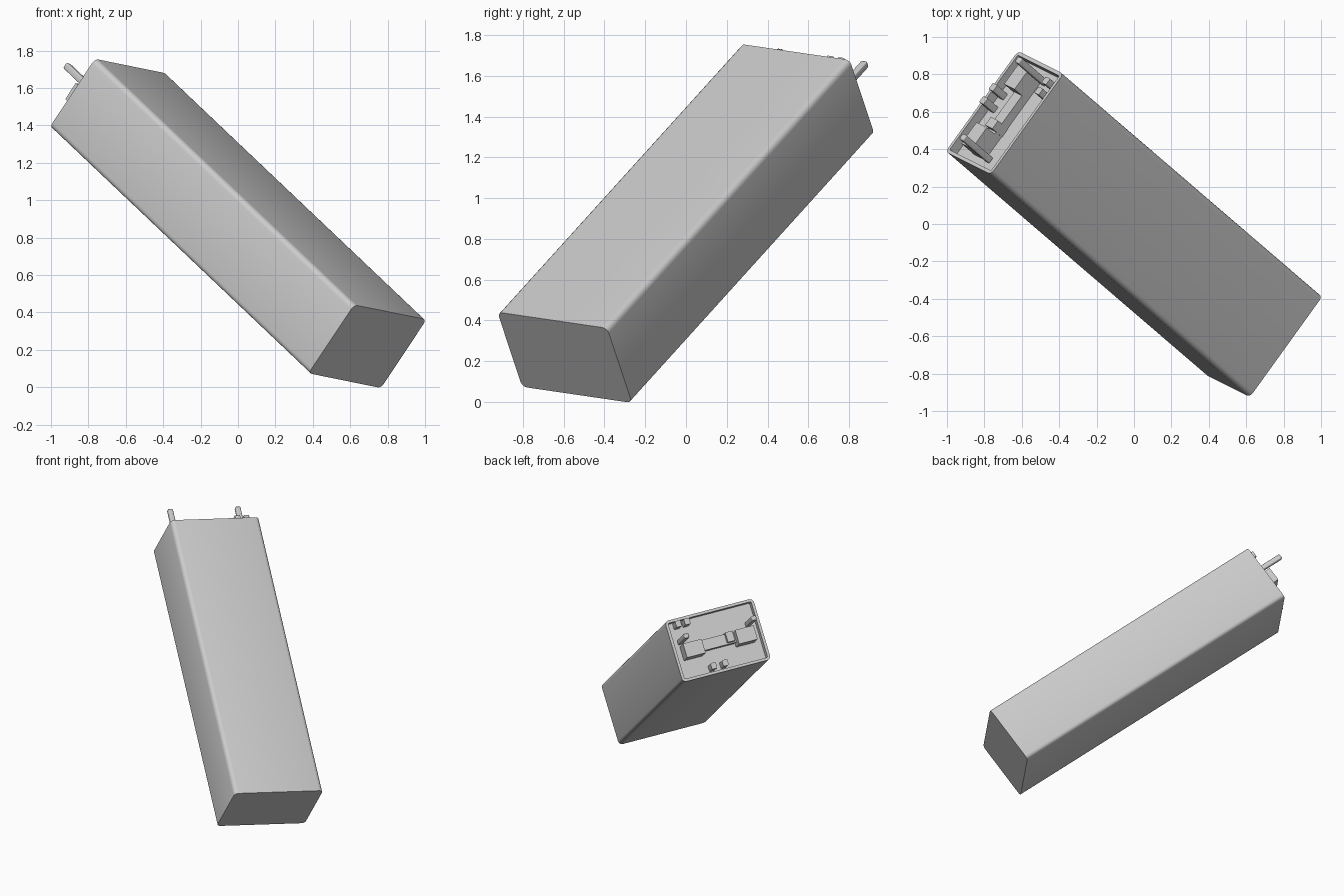
import bpy, bmesh, math
from mathutils import Vector, Matrix

if "Cube" in bpy.data.objects:
    bpy.data.objects.remove(bpy.data.objects["Cube"])

W, H, L = 0.668, 0.456, 2.25      # width, thickness, length of the case
DEPTH = 0.055                     # recess below the rim

# tilted frame shared by all parts; origin at the centre of the case
zc = Vector((-1.38, 1.185, 1.31)).normalized()
xc = Vector((0.38, 0.535, -0.075))
xc = (xc - zc * xc.dot(zc)).normalized()
yc = zc.cross(xc)
FRAME = Matrix((xc, yc, zc)).transposed().to_4x4()
FRAME.translation = (0, 0, 0.876)


def finish(bm, name):
    mesh = bpy.data.meshes.new(name)
    bmesh.ops.recalc_face_normals(bm, faces=bm.faces)
    bm.to_mesh(mesh)
    bm.free()
    ob = bpy.data.objects.new(name, mesh)
    bpy.context.collection.objects.link(ob)
    ob.matrix_world = FRAME
    bpy.ops.object.select_all(action='DESELECT')
    ob.select_set(True)
    bpy.context.view_layer.objects.active = ob
    bpy.ops.object.shade_smooth_by_angle(angle=math.radians(30))
    return ob


def box_mesh(size, centre, radius=0.0, segments=4):
    """Box whose edges along local z are rounded."""
    bm = bmesh.new()
    bmesh.ops.create_cube(bm, size=1)
    bmesh.ops.scale(bm, vec=size, verts=bm.verts)
    if radius:
        edges = [e for e in bm.edges
                 if abs(e.verts[0].co.z - e.verts[1].co.z) > size[2] * 0.5]
        bmesh.ops.bevel(bm, geom=edges, offset=radius, segments=segments,
                        profile=0.5, affect='EDGES')
    bmesh.ops.translate(bm, vec=centre, verts=bm.verts)
    return bm


def end_box(name, s, t, top, radius=0.0):
    """Box on the recessed end; s and t are fractions across the end face."""
    low, high = L / 2 - DEPTH - 0.004, L / 2 + top
    size = ((s[1] - s[0]) * W, (t[1] - t[0]) * H, high - low)
    centre = ((0.5 - sum(s) / 2) * W, (sum(t) / 2 - 0.5) * H, (low + high) / 2)
    return finish(box_mesh(size, centre, radius), name)


# case with a rim around a recessed end
bm = box_mesh((W, H, L), (0, 0, 0), 0.03)
bm.normal_update()
end = max(bm.faces, key=lambda f: f.calc_center_median().z)
bmesh.ops.inset_region(bm, faces=[end], thickness=0.02)
hole = bmesh.ops.extrude_face_region(bm, geom=[end])
bmesh.ops.translate(bm, vec=(0, 0, -DEPTH),
                    verts=[g for g in hole['geom'] if isinstance(g, bmesh.types.BMVert)])
if end.is_valid:
    bmesh.ops.delete(bm, geom=[end], context='FACES_ONLY')
finish(bm, "case")

# terminal blocks with upright rounded prongs, one at each side
for side, flip in (("left", False), ("right", True)):
    def span(a, b):
        return (1 - b, 1 - a) if flip else (a, b)
    end_box(side + "_terminal_block", span(0.10, 0.31), (0.43, 0.66), 0.06)
    prong = end_box(side + "_prong", span(0.09, 0.145), (0.32, 0.40), 0.18, 0.008)
    bev = prong.modifiers.new("rounded_tip", 'BEVEL')
    bev.width, bev.segments, bev.limit_method = 0.008, 2, 'ANGLE'

# bridge between the blocks, with a small raised box
end_box("bridge_bar", (0.31, 0.69), (0.43, 0.60), -0.005)
end_box("bridge_clip", (0.59, 0.67), (0.42, 0.58), 0.03)

# small knobs in two pairs along the rim
for i, (s, t) in enumerate(((0.125, 0.10), (0.225, 0.10), (0.365, 0.88), (0.495, 0.88))):
    end_box(f"knob_{i + 1}", (s - 0.03, s + 0.03), (t - 0.05, t + 0.05), 0.035, 0.006)
